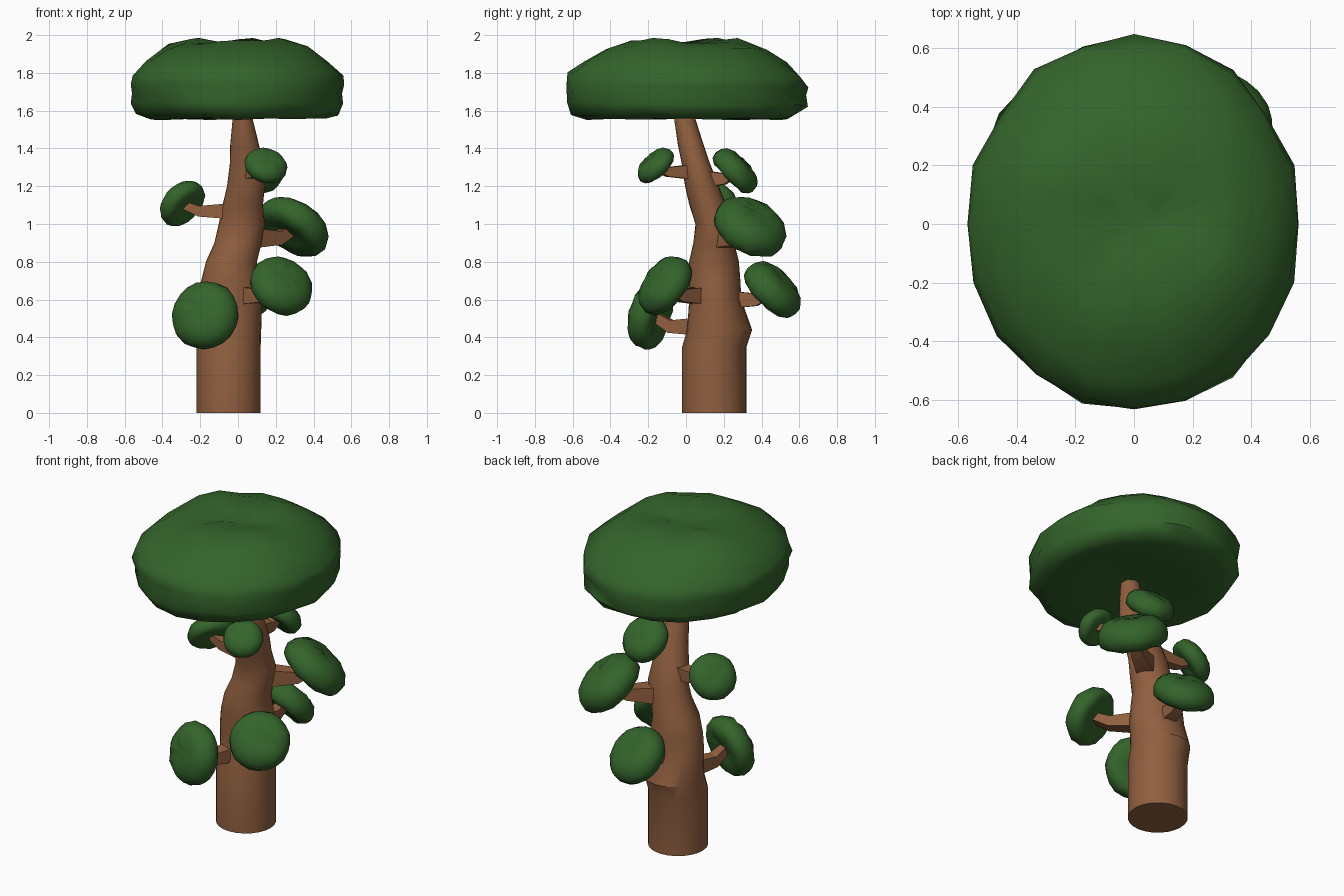
import bpy, bmesh, math, random
from mathutils import Vector

if "Cube" in bpy.data.objects:
    bpy.data.objects.remove(bpy.data.objects["Cube"])

random.seed(4)


def material(name, rgb):
    m = bpy.data.materials.new(name)
    m.diffuse_color = (*rgb, 1)
    m.use_nodes = True
    m.node_tree.nodes["Principled BSDF"].inputs["Base Color"].default_value = m.diffuse_color
    return m


BARK = material("bark brown", (0.28, 0.115, 0.05))
LEAF = material("leaf green", (0.034, 0.127, 0.024))


def finish(name, bm, mat, angle):
    bmesh.ops.recalc_face_normals(bm, faces=bm.faces)
    me = bpy.data.meshes.new(name)
    bm.to_mesh(me)
    bm.free()
    me.materials.append(mat)
    ob = bpy.data.objects.new(name, me)
    bpy.context.collection.objects.link(ob)
    bpy.ops.object.select_all(action='DESELECT')
    bpy.context.view_layer.objects.active = ob
    ob.select_set(True)
    bpy.ops.object.shade_smooth_by_angle(angle=math.radians(angle))
    return ob


def skin(bm, rings, start=None, end=None):
    """Bridge rings of points; close the ends with a centre point or a flat cap."""
    loops = [[bm.verts.new(p) for p in ring] for ring in rings]
    n = len(loops[0])
    for a, b in zip(loops, loops[1:]):
        for i in range(n):
            j = (i + 1) % n
            bm.faces.new((a[i], a[j], b[j], b[i]))
    for loop, tip in ((loops[0], start), (loops[-1], end)):
        if tip is None:
            bm.faces.new(loop)
        else:
            c = bm.verts.new(tip)
            for i in range(n):
                bm.faces.new((loop[i], loop[(i + 1) % n], c))


# Trunk: stacked horizontal sections (z, x, y, rx, ry)
SECTIONS = [
    (0.00, -0.05, 0.15, 0.17, 0.17), (0.35, -0.05, 0.15, 0.17, 0.17),
    (0.44, -0.045, 0.178, 0.168, 0.172), (0.60, -0.04, 0.155, 0.168, 0.138),
    (0.70, -0.04, 0.15, 0.155, 0.138), (0.80, -0.035, 0.148, 0.135, 0.132),
    (0.90, 0.0, 0.147, 0.125, 0.108), (1.00, 0.02, 0.147, 0.122, 0.097),
    (1.10, 0.025, 0.115, 0.107, 0.097), (1.20, 0.042, 0.085, 0.1, 0.09),
    (1.32, 0.045, 0.052, 0.088, 0.075), (1.42, 0.035, 0.025, 0.076, 0.068),
    (1.55, 0.025, -0.005, 0.054, 0.057), (1.60, 0.025, -0.01, 0.05, 0.052),
]
SIDES = 24
bm = bmesh.new()
skin(bm, [[(x + rx * math.cos(t), y + ry * math.sin(t), z)
           for t in (2 * math.pi * i / SIDES for i in range(SIDES))]
          for z, x, y, rx, ry in SECTIONS])
finish("trunk", bm, BARK, 25)


def trunk_axis(z):
    for a, b in zip(SECTIONS, SECTIONS[1:]):
        if a[0] <= z <= b[0]:
            f = (z - a[0]) / (b[0] - a[0])
            return Vector((a[1] + (b[1] - a[1]) * f, a[2] + (b[2] - a[2]) * f, z))


# Crown: wide lumpy cap with a rounded rim (radius fraction, z)
CROWN = [(0.18, 1.945), (0.45, 1.955), (0.66, 1.925), (0.83, 1.86), (0.95, 1.79),
         (0.985, 1.735), (0.96, 1.69), (0.975, 1.635), (0.92, 1.58),
         (0.82, 1.555), (0.55, 1.56), (0.25, 1.565)]
LUMPS = [(-0.29, 0.18, 0.05), (0.05, 0.22, 0.035), (0.28, -0.18, 0.03), (0.0, -0.2, 0.03)]
rings = []
for k, (r, z) in enumerate(CROWN):
    ring = []
    for i in range(20):
        t = 2 * math.pi * i / 20
        f = r * (1 + random.uniform(-0.02, 0.02))
        x, y = 0.578 * f * math.cos(t), 0.65 * f * math.sin(t)
        dz = random.uniform(-0.006, 0.006)
        if k < 4:
            dz += sum(h * math.exp(-((x - a) ** 2 + (y - b) ** 2) / 0.016) for a, b, h in LUMPS)
        elif k < 8:
            dz -= 0.01 * math.sin(t)
        ring.append((x, y, z + dz))
    rings.append(ring)
bm = bmesh.new()
skin(bm, rings, (0.02, 0.0, 1.94), (0, 0, 1.565))
finish("crown", bm, LEAF, 60)

# Leaf pads: small tilted cushions (radius fraction, height fraction)
PAD = [(0.3, 0.42), (0.6, 0.39), (0.83, 0.27), (0.97, 0.08), (1.0, -0.12),
       (0.94, -0.3), (0.78, -0.41), (0.4, -0.36)]


def leaf_pad(name, centre, normal, radius):
    q = Vector(normal).to_track_quat('Z', 'Y')
    c = Vector(centre)

    def place(x, y, z):
        return c + q @ (Vector((x, y, z)) * radius * 1.02)

    rings = []
    for r, h in PAD:
        ring = []
        for i in range(20):
            t = 2 * math.pi * i / 20
            f = r * (1 + random.uniform(-0.02, 0.02))
            ring.append(place(f * math.cos(t), f * math.sin(t), h + random.uniform(-0.03, 0.03)))
        rings.append(ring)
    bm = bmesh.new()
    skin(bm, rings, place(0, 0, 0.4), place(0, 0, -0.3))
    finish(name, bm, LEAF, 60)


def branch(name, centre, normal, radius):
    """Tapered square limb from the trunk out to the underside of a pad."""
    c = Vector(centre)
    tip = c - Vector(normal).normalized() * radius * 0.2
    root = trunk_axis(c.z - radius * 0.35)
    mid = root.lerp(tip, 0.75)
    mid.z = root.z
    thick = 0.02 + radius * 0.2
    rings = []
    for p, d, w in ((root, mid - root, thick), (mid, tip - root, thick * 0.6),
                    (tip, tip - mid, thick * 0.45)):
        side = d.cross(Vector((0, 0, 1))).normalized()
        up = side.cross(d).normalized()
        rings.append([p + (side * a + up * b) * w
                      for a, b in ((-1, -1), (1, -1), (1, 1), (-1, 1))])
    bm = bmesh.new()
    skin(bm, rings)
    finish(name, bm, BARK, 30)


PADS = {
    "low_front_left": ((-0.178, -0.198, 0.52), (-0.35, -0.9, 0.25), 0.18),
    "low_front_right": ((0.235, -0.12, 0.68), (0.4, -0.72, 0.55), 0.17),
    "low_back": ((0.02, 0.467, 0.66), (0.25, 0.68, 0.68), 0.174),
    "middle_right": ((0.3, 0.347, 0.995), (0.5, 0.42, 0.75), 0.198),
    "middle_left": ((-0.3, 0.16, 1.115), (-0.62, 0.5, 0.6), 0.135),
    "high_front": ((0.15, -0.165, 1.315), (0.25, -0.65, 0.7), 0.112),
    "high_back": ((0.1, 0.268, 1.288), (0.12, 0.68, 0.65), 0.14),
}
for name, spec in PADS.items():
    leaf_pad(name + "_leaves", *spec)
    branch(name + "_branch", *spec)
